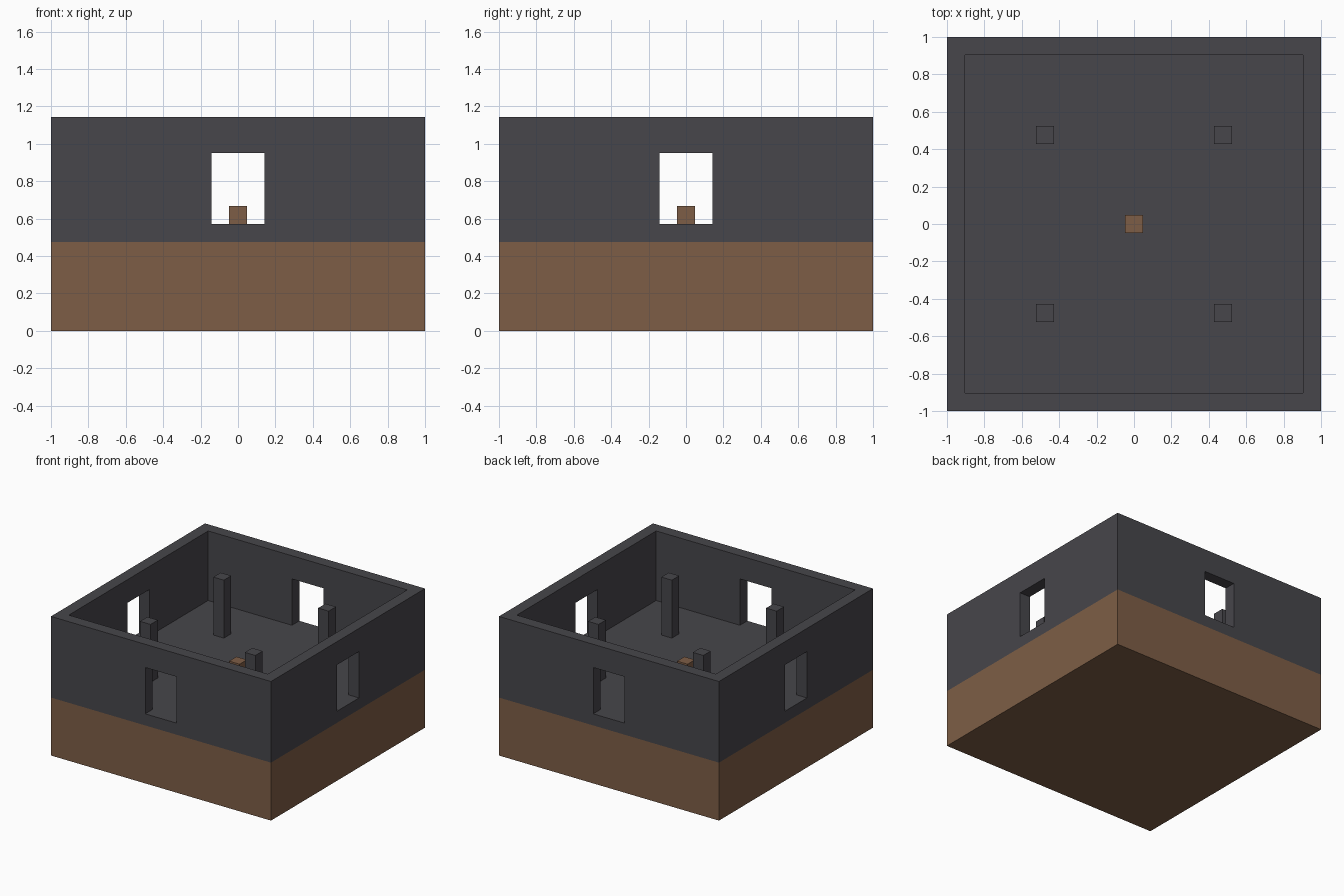
import bpy

U = 2 / 21  # building module: one wall thickness

cube = bpy.data.objects.get("Cube")
if cube:
    bpy.data.objects.remove(cube, do_unlink=True)


def material(name, rgb):
    mat = bpy.data.materials.new(name)
    mat.use_nodes = True
    colour = (*rgb, 1)
    mat.diffuse_color = colour
    bsdf = next(n for n in mat.node_tree.nodes if n.type == "BSDF_PRINCIPLED")
    bsdf.inputs["Base Color"].default_value = colour
    return mat


stone = material("dark_grey_stone", (0.063, 0.061, 0.07))
earth = material("brown_earth", (0.208, 0.111, 0.061))


def box(name, mat, size_x, size_y, bottom, top, x=0, y=0):
    """Box with all lengths given in modules."""
    bpy.ops.mesh.primitive_cube_add(size=1, location=(x * U, y * U, (bottom + top) / 2 * U))
    obj = bpy.context.object
    obj.name = obj.data.name = name
    obj.scale = (size_x * U, size_y * U, (top - bottom) * U)
    bpy.ops.object.transform_apply(location=False, rotation=False, scale=True)
    obj.data.materials.append(mat)
    return obj


def cut(target, cutter):
    mod = target.modifiers.new("opening", "BOOLEAN")
    mod.operation = "DIFFERENCE"
    mod.solver = "EXACT"
    mod.object = cutter
    bpy.context.view_layer.objects.active = target
    bpy.ops.object.modifier_apply(modifier=mod.name)
    bpy.data.objects.remove(cutter, do_unlink=True)


# Ground block and floor slab
box("ground", earth, 21, 21, 0, 5)
box("floor", stone, 21, 21, 5, 6)

# Open-topped walls with a doorway in the middle of each side
walls = box("walls", stone, 21, 21, 6, 12)
cut(walls, box("room_cutter", stone, 19, 19, 4, 14))
cut(walls, box("door_cutter_y", stone, 3, 24, 4, 10))
cut(walls, box("door_cutter_x", stone, 24, 3, 4, 10))

# Four free-standing pillars
for side, x in (("right", -5), ("left", 5)):
    for end, y in (("front", -5), ("back", 5)):
        box(f"pillar_{end}_{side}", stone, 1, 1, 6, 11, x, y)

# Small block in the centre of the room
box("centre_block", earth, 1, 1, 6, 7)
